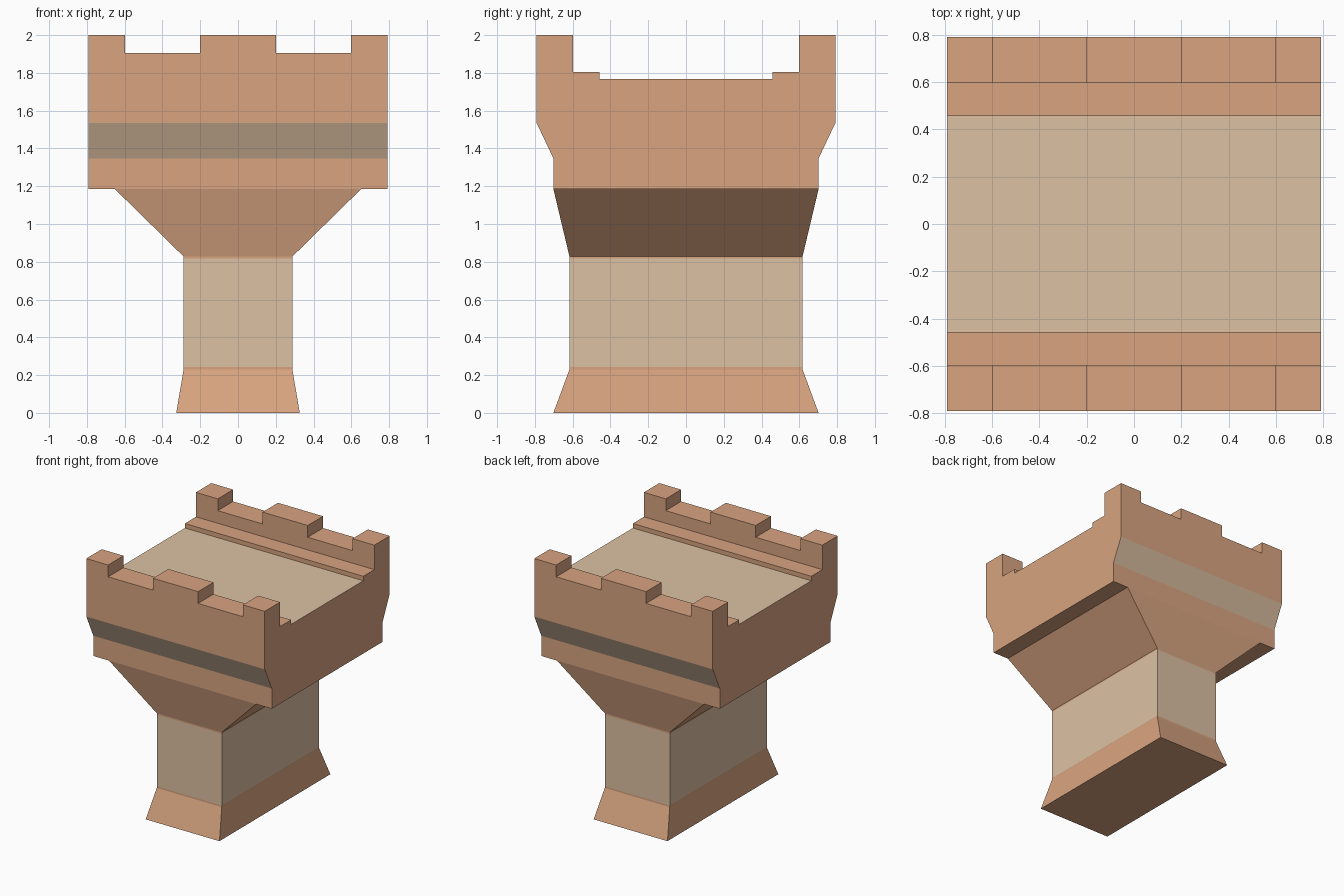
import bpy, bmesh

if "Cube" in bpy.data.objects:
    bpy.data.objects.remove(bpy.data.objects["Cube"])

def material(name, rgb):
    lin = [((c / 255 + 0.055) / 1.055) ** 2.4 for c in rgb]
    m = bpy.data.materials.new(name)
    m.diffuse_color = (*lin, 1)
    m.use_nodes = True
    m.node_tree.nodes["Principled BSDF"].inputs["Base Color"].default_value = m.diffuse_color
    return m

MATS = [material("terracotta_wood", (216, 164, 128)),
        material("pale_sand", (221, 193, 163))]

def finish(bm, name, is_sand):
    """Colour faces by rule and add the object to the scene."""
    bmesh.ops.recalc_face_normals(bm, faces=bm.faces)
    for f in bm.faces:
        f.material_index = int(is_sand(f.calc_center_median(), f.normal))
    me = bpy.data.meshes.new(name)
    bm.to_mesh(me)
    bm.free()
    for m in MATS:
        me.materials.append(m)
    bpy.context.collection.objects.link(bpy.data.objects.new(name, me))

# Pillar: flared foot, straight shaft, funnel (z, half x, half y)
rings = [(0, .327, .702), (.23, .288, .617), (.242, .288, .617),
         (.817, .288, .617), (.828, .288, .617), (1.185, .652, .702)]
bm = bmesh.new()
loops = [[bm.verts.new((sx * x, sy * y, z)) for sx, sy in
          ((-1, -1), (1, -1), (1, 1), (-1, 1))] for z, x, y in rings]
for a, b in zip(loops, loops[1:]):
    for i in range(4):
        j = (i + 1) % 4
        bm.faces.new((a[i], a[j], b[j], b[i]))
bm.faces.new(loops[0][::-1])
bm.faces.new(loops[-1])
finish(bm, "pillar", lambda c, n: .242 < c.z < .817 and abs(n.z) < .1)

# Battlement: symmetric y-z profile extruded along x
W = .791
half = [(.702, 1.185), (.702, 1.347), (W, 1.535), (W, 1.905), (.597, 1.905),
        (.597, 1.804), (.457, 1.804), (.457, 1.768)]
profile = half + [(-y, z) for y, z in reversed(half)]
bm = bmesh.new()
face = bm.faces.new([bm.verts.new((-W, y, z)) for y, z in profile])
ext = bmesh.ops.extrude_face_region(bm, geom=[face])
bmesh.ops.translate(bm, vec=(2 * W, 0, 0),
                    verts=[v for v in ext["geom"] if isinstance(v, bmesh.types.BMVert)])
if not any(all(v.co.x < 0 for v in f.verts) for f in bm.faces):
    bm.faces.new([v for v in bm.verts if v.co.x < 0])
bmesh.ops.recalc_face_normals(bm, faces=bm.faces)

# Merlons: cut the wall tops and raise alternate pieces
for x in (-.597, -.2, .2, .597):
    bmesh.ops.bisect_plane(bm, geom=bm.verts[:] + bm.edges[:] + bm.faces[:],
                           plane_co=(x, 0, 0), plane_no=(1, 0, 0))
bm.normal_update()
tops = []
for f in bm.faces:
    c = f.calc_center_median()
    if abs(f.normal.z) > .9 and c.z > 1.9 and (abs(c.x) < .2 or abs(c.x) > .597):
        tops.append(f)
raised = bmesh.ops.extrude_discrete_faces(bm, faces=tops)["faces"]
for f in raised:
    for v in f.verts:
        v.co.z = 2.0
finish(bm, "battlement", lambda c, n:
       (n.z > .9 and abs(c.y) < .4) or (1.35 < c.z < 1.53 and n.z < -.1))
